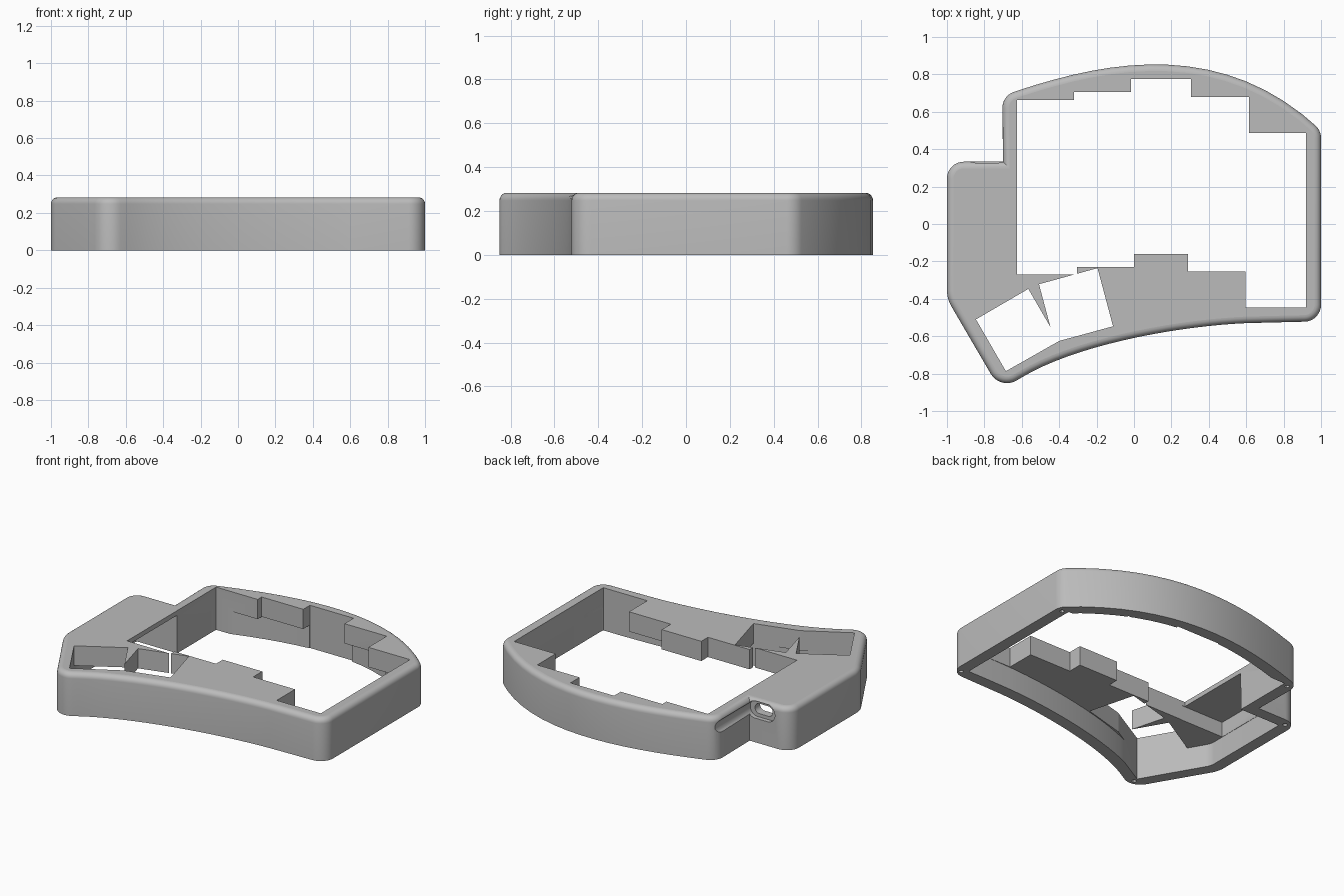
import bpy, bmesh, math
from mathutils import Vector, Matrix
from mathutils.geometry import interpolate_bezier

if "Cube" in bpy.data.objects:
    bpy.data.objects.remove(bpy.data.objects["Cube"])

HEIGHT, ROUND, WALL, PLATE_Z = 0.283, 0.035, 0.078, 0.152


def fillet(corners, steps=8):
    """Round each (x, y, radius) corner with a true arc."""
    out, n = [], len(corners)
    for i, (x, y, r) in enumerate(corners):
        p = Vector((x, y))
        if r == 0:
            out.append(p)
            continue
        d1 = (Vector(corners[i - 1][:2]) - p).normalized()
        d2 = (Vector(corners[(i + 1) % n][:2]) - p).normalized()
        half = math.acos(max(-1, min(1, d1.dot(d2)))) / 2
        t = r / math.tan(half)
        c = p + (d1 + d2).normalized() * (r / math.sin(half))
        a, b = (p + d1 * t - c).normalized(), (p + d2 * t - c).normalized()
        sweep = math.pi - 2 * half
        for k in range(steps + 1):
            u = k / steps * sweep
            out.append(c + (a * math.sin(sweep - u) + b * math.sin(u)) * (r / math.sin(sweep)))
    return out


def inset(pts, d):
    """Mitred inward offset of a counter-clockwise loop."""
    out, n = [], len(pts)
    for i, p in enumerate(pts):
        e1 = (p - pts[i - 1]).normalized()
        e2 = (pts[(i + 1) % n] - p).normalized()
        n1, n2 = Vector((-e1.y, e1.x)), Vector((-e2.y, e2.x))
        out.append(p + (n1 + n2) * (d / (1 + n1.dot(n2))))
    return out


def bezier(*pts, n=18):
    return [(v[0], v[1], 0) for v in interpolate_bezier(*[Vector((*p, 0)) for p in pts], n)]


def volume(mesh):
    bm = bmesh.new()
    bm.from_mesh(mesh)
    v = bm.calc_volume(signed=True)
    bm.free()
    return v


def loft(name, rings, matrix=None):
    """Closed solid through stacked (points, z) rings."""
    bm = bmesh.new()
    loops = [[bm.verts.new((p[0], p[1], z)) for p in pts] for pts, z in rings]
    n = len(loops[0])
    for lo, hi in zip(loops, loops[1:]):
        for i in range(n):
            j = (i + 1) % n
            bm.faces.new((lo[i], lo[j], hi[j], hi[i]))
    bm.faces.new(loops[0][::-1])
    bm.faces.new(loops[-1])
    if matrix:
        bm.transform(matrix)
    bm.normal_update()
    if bm.calc_volume(signed=True) < 0:
        bmesh.ops.reverse_faces(bm, faces=bm.faces[:])
    mesh = bpy.data.meshes.new(name)
    bm.to_mesh(mesh)
    bm.free()
    obj = bpy.data.objects.new(name, mesh)
    bpy.context.collection.objects.link(obj)
    return obj


def cut(target, pts, z0, z1, matrix=None):
    """Subtract a prism, trying solvers until the remaining volume is sensible."""
    cutter = loft("cutter", [(pts, z0), (pts, z1)], matrix)
    cutter.hide_render = True
    before = volume(target.data)
    mod = target.modifiers.new("cut", 'BOOLEAN')
    mod.operation, mod.object = 'DIFFERENCE', cutter
    for solver in ('MANIFOLD', 'EXACT', 'FLOAT'):
        mod.solver = solver
        bpy.context.view_layer.update()
        graph = bpy.context.evaluated_depsgraph_get()
        result = bpy.data.meshes.new_from_object(target.evaluated_get(graph))
        if before * .2 < volume(result) < before - 1e-7:
            target.data = result
            break
    target.modifiers.remove(mod)
    bpy.data.objects.remove(cutter)


def stadium(cx, cy, half, r):
    return fillet([(cx - half, cy - r, r * .98), (cx + half, cy - r, r * .98),
                   (cx + half, cy + r, r * .98), (cx - half, cy + r, r * .98)])


# Outer outline, counter-clockwise from the right rear corner
back = bezier((1, .50), (.45, 1.02), (-.2, .86), (-.705, .685))
front = bezier((-.60, -.82), (-.3, -.64), (.25, -.545), (.6, -.53))
outline = fillet([(1, .50, .09)] + back[1:-1] + [
    (-.705, .685, .09), (-.70, .333, 0), (-1, .333, .09), (-1, -.40, .18),
    (-.715, -.888, .1)] + front + [(1, -.52, .09)])

# Case body with rounded top edge
rings = [(outline, 0)]
for k in range(7):
    a = k / 6 * math.pi / 2
    rings.append((inset(outline, ROUND * (1 - math.cos(a))),
                  HEIGHT - ROUND + ROUND * math.sin(a)))
case = loft("keyboard_case", rings)

# Hollow underside and the deeper controller bay
cut(case, inset(outline, WALL), -.1, PLATE_Z)
cut(case, [(-.92, -.272), (-.60, -.272), (-.60, .252), (-.92, .252)], .05, .252)

# Stepped key opening
cut(case, [(-.625, -.27), (-.305, -.27), (-.305, -.23), (0, -.23), (0, -.16),
           (.29, -.16), (.29, -.255), (.597, -.255), (.597, -.447), (.92, -.447),
           (.92, .487), (.615, .487), (.615, .68), (.305, .68), (.305, .775),
           (-.015, .775), (-.015, .705), (-.32, .705), (-.32, .663), (-.625, .663)],
    -.1, .5)

# Two tilted thumb key openings
cut(case, [(-.845, -.51), (-.685, -.787), (-.403, -.627), (-.565, -.347)], -.1, .5)
cut(case, [(-.508, -.322), (-.425, -.632), (-.112, -.547), (-.195, -.236)], -.1, .5)

# Cable port: wide recess, then a narrow slot through the rear wall
upright = Matrix.Rotation(math.pi / 2, 4, 'X')
cut(case, stadium(-.785, .215, .10, .055), -1, -.305, upright)
cut(case, stadium(-.785, .215, .065, .033), -.35, -.2, upright)

# Screw holes in the bottom rim
for x, y in [(.955, -.477), (.957, .468), (-.66, .645), (-.948, .283), (-.687, -.818)]:
    cut(case, [(x + .014 * math.cos(i * math.pi / 6), y + .014 * math.sin(i * math.pi / 6))
               for i in range(12)], -.1, .1)

# Colour and shading
grey = bpy.data.materials.new("light_grey")
grey.diffuse_color = (.5, .5, .5, 1)
grey.use_nodes = True
grey.node_tree.nodes["Principled BSDF"].inputs["Base Color"].default_value = grey.diffuse_color
case.data.materials.clear()
case.data.materials.append(grey)
for o in bpy.context.selected_objects:
    o.select_set(False)
case.select_set(True)
bpy.context.view_layer.objects.active = case
bpy.ops.object.shade_smooth_by_angle(angle=math.radians(30))
for f in case.data.polygons:
    f.material_index = 0
    if abs(f.normal.z) > .995:
        f.use_smooth = False
